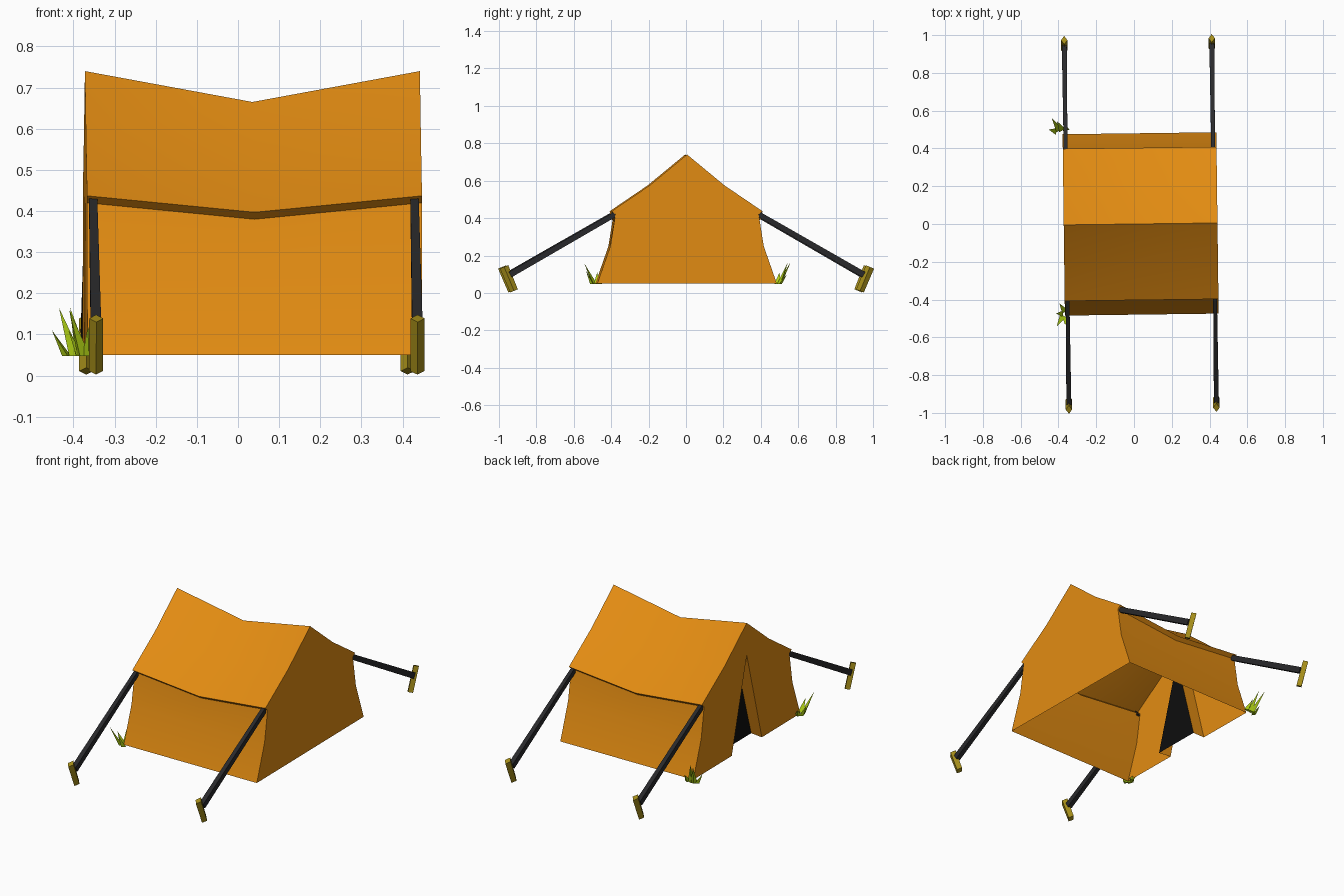
import bpy, bmesh
from mathutils import Vector

if "Cube" in bpy.data.objects:
    bpy.data.objects.remove(bpy.data.objects["Cube"])

TWIST = 0.0128          # the whole tent is turned very slightly
X0, XM, X1 = -0.372, 0.035, 0.442


def material(name, rgb):
    m = bpy.data.materials.new(name)
    m.diffuse_color = (*rgb, 1)
    m.use_nodes = True
    m.node_tree.nodes["Principled BSDF"].inputs["Base Color"].default_value = m.diffuse_color
    return m


CANVAS = material("canvas", (0.76, 0.26, 0.006))
DARK = material("dark_opening", (0.004, 0.004, 0.004))
ROPE = material("rope", (0.022, 0.022, 0.024))
WOOD = material("wood", (0.38, 0.27, 0.01))
GRASS = material("grass", (0.45, 0.66, 0.008))


def make(name, verts, faces, mat, twist=TWIST, smooth=False):
    me = bpy.data.meshes.new(name)
    me.from_pydata([tuple(v) for v in verts], [], faces)
    bm = bmesh.new()
    bm.from_mesh(me)
    bmesh.ops.remove_doubles(bm, verts=bm.verts, dist=1e-4)
    bmesh.ops.recalc_face_normals(bm, faces=bm.faces)
    bm.to_mesh(me)
    bm.free()
    me.materials.append(mat)
    ob = bpy.data.objects.new(name, me)
    bpy.context.collection.objects.link(ob)
    ob.rotation_euler.z = twist
    if smooth:
        bpy.ops.object.select_all(action='DESELECT')
        ob.select_set(True)
        bpy.context.view_layer.objects.active = ob
        bpy.ops.object.shade_smooth_by_angle(angle=0.6)
    return ob


# Tent shell: half profile (y, z, sag of the middle ring), ridge to ground
half = [(0, 0.74, 0.075), (0.2, 0.575, 0.057), (0.403, 0.437, 0.04),
        (0.383, 0.42, 0.04), (0.41, 0.25, 0.0), (0.48, 0.05, 0.0)]
prof = [(-y, z, s) for y, z, s in half[:0:-1]] + half
n = len(prof)
verts, faces = [], []
for x, k in ((X0, 0), (XM, 1), (X1, 0)):
    verts += [(x, y, z - s * k) for y, z, s in prof]
for r in range(2):
    for i in range(n - 1):
        a = r * n + i
        faces.append((a, a + 1, a + n + 1, a + n))
faces.append(tuple(range(2 * n, 3 * n)))            # closed gable

# Door gable: two panels around a triangular notch, with flaps folded inward
b = len(verts)
DX = X0 + 0.072
verts += [(X0, 0, 0.56), (X0, -0.135, 0.05), (X0, 0.135, 0.05),
          (DX, 0, 0.55), (DX, -0.145, 0.05), (DX, 0.135, 0.05)]
mid = n // 2
faces.append(tuple(range(0, mid + 1)) + (b, b + 1))
faces.append(tuple(range(mid, n)) + (b + 2, b))
faces += [(b, b + 1, b + 4, b + 3), (b, b + 3, b + 5, b + 2)]
make("tent_canvas", verts, faces, CANVAS, smooth=True)
make("door_opening", verts[b + 3:b + 6], [(0, 1, 2)], DARK)


# Four-sided bar between two points lying in a plane of constant x
def bar(name, p0, p1, size0, size1, mat, diamond):
    p0, p1 = Vector(p0), Vector(p1)
    u = Vector((1, 0, 0))
    v = (p1 - p0).cross(u).normalized()
    ring = ([(1, 0), (0, 1), (-1, 0), (0, -1)] if diamond
            else [(1, 1), (-1, 1), (-1, -1), (1, -1)])
    vs = [p + u * a * s[0] + v * c * s[1]
          for p, s in ((p0, size0), (p1, size1)) for a, c in ring]
    fs = [(i, (i + 1) % 4, 4 + (i + 1) % 4, 4 + i) for i in range(4)]
    make(name, vs, fs + [(0, 1, 2, 3), (4, 5, 6, 7)], mat)


# Guy ropes and pegs at the four corners
for ys, side in ((-1, "front"), (1, "back")):
    for x, end in ((-0.357, "left"), (0.424, "right")):
        bar(f"{side}_{end}_rope", (x, ys * 0.385, 0.42), (x, ys * 0.945, 0.098),
            (0.010, 0.014), (0.013, 0.016), ROPE, False)
        bar(f"{side}_{end}_peg", (x, ys * 0.978, 0.139), (x, ys * 0.925, 0.011),
            (0.017, 0.024), (0.017, 0.022), WOOD, True)


# Grass tufts: each blade is a slim three-sided spike (base x, y, tip x, y, z)
def tuft(name, blades):
    vs, fs = [], []
    for bx, by, tx, ty, tz in blades:
        d = Vector((tx - bx, ty - by, 0)).normalized()
        s = Vector((-d.y, d.x, 0)) * 0.018
        base = Vector((bx, by, 0.048))
        k = len(vs)
        vs += [base + s, base - s, base + d * 0.018, Vector((tx, ty, tz))]
        fs += [(k, k + 1, k + 2), (k, k + 1, k + 3),
               (k + 1, k + 2, k + 3), (k + 2, k, k + 3)]
    make(name, vs, fs, GRASS, twist=0)


tuft("front_grass", [(-0.375, -0.485, -0.41, -0.545, 0.16),
                     (-0.36, -0.495, -0.365, -0.535, 0.12),
                     (-0.375, -0.475, -0.412, -0.475, 0.11),
                     (-0.365, -0.465, -0.395, -0.42, 0.10)])
tuft("back_grass", [(-0.395, 0.495, -0.435, 0.56, 0.165),
                    (-0.41, 0.49, -0.452, 0.50, 0.11),
                    (-0.38, 0.495, -0.408, 0.545, 0.165),
                    (-0.36, 0.495, -0.37, 0.54, 0.10)])
